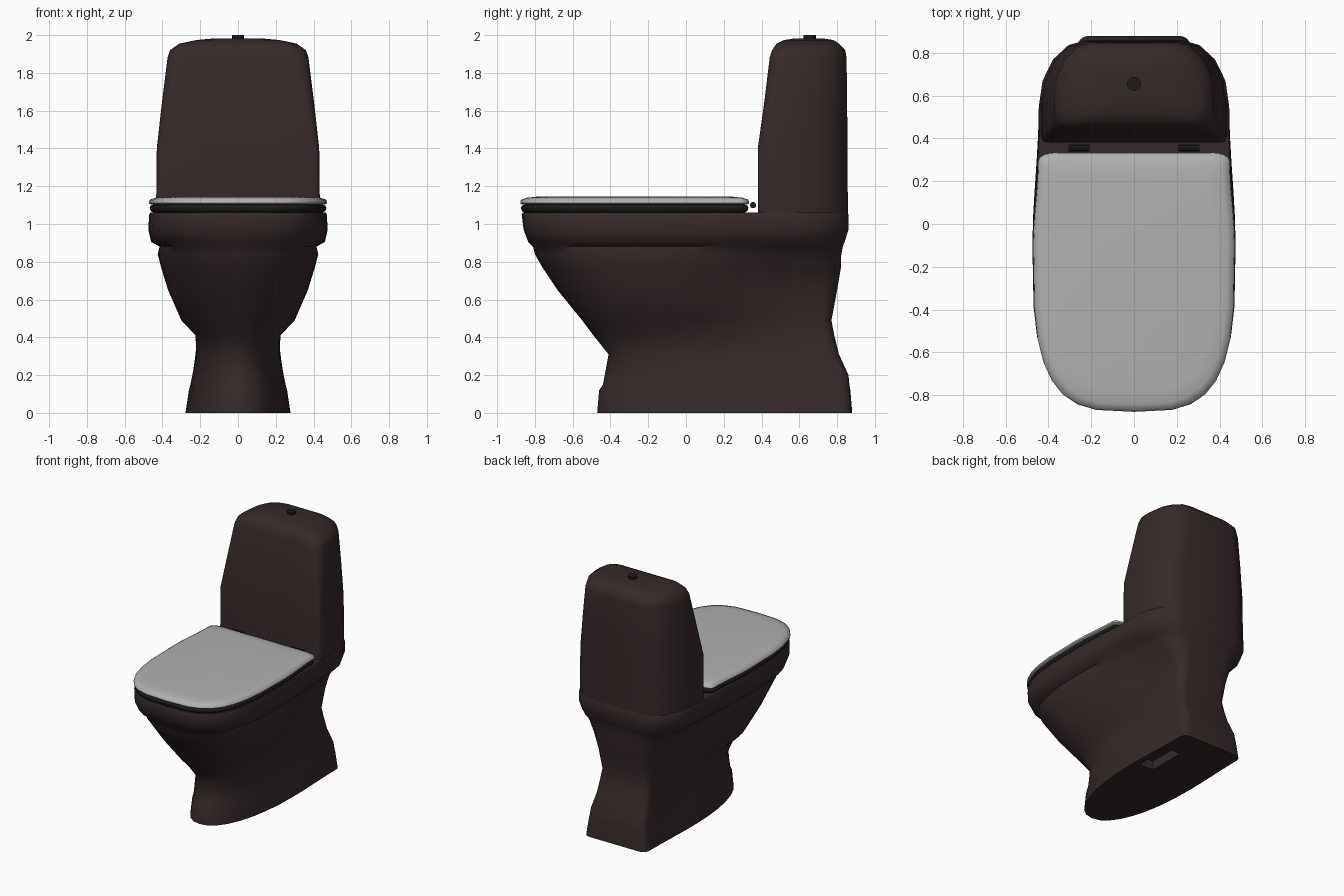
import bpy, bmesh, math
from math import sin, cos, pi

if "Cube" in bpy.data.objects:
    bpy.data.objects.remove(bpy.data.objects["Cube"])


def material(name, rgb):
    m = bpy.data.materials.new(name)
    m.diffuse_color = (*rgb, 1)
    m.use_nodes = True
    m.node_tree.nodes["Principled BSDF"].inputs["Base Color"].default_value = m.diffuse_color
    return m


brown = material("dark_brown", (0.037, 0.022, 0.022))
black = material("near_black", (0.012, 0.010, 0.010))
grey = material("mid_grey", (0.44, 0.44, 0.44))


def finish(obj, mat=None, angle=40):
    if mat:
        obj.data.materials.append(mat)
    bpy.ops.object.select_all(action='DESELECT')
    obj.select_set(True)
    bpy.context.view_layer.objects.active = obj
    bpy.ops.object.shade_smooth_by_angle(angle=math.radians(angle))
    return obj


def loft(name, rings, mat=None, angle=60):
    """Skin mirrored half outlines (z, [(x, y)...]) running front centre to back centre."""
    bm = bmesh.new()
    loops = []
    for z, half in rings:
        full = half + [(-x, y) for x, y in reversed(half[1:-1])]
        loops.append([bm.verts.new((x, y, z)) for x, y in full])
    n = len(loops[0])
    for a, b in zip(loops, loops[1:]):
        for i in range(n):
            j = (i + 1) % n
            bm.faces.new((a[i], a[j], b[j], b[i]))
    bm.faces.new(loops[0])
    bm.faces.new(loops[-1])
    bmesh.ops.recalc_face_normals(bm, faces=bm.faces)
    me = bpy.data.meshes.new(name)
    bm.to_mesh(me)
    bm.free()
    obj = bpy.data.objects.new(name, me)
    bpy.context.collection.objects.link(obj)
    return finish(obj, mat, angle)


def back_corner(wb, c, xb, yb, steps=4):
    return [(xb + (wb - xb) * cos(a), yb - c + c * sin(a))
            for a in (pi / 2 * i / steps for i in range(steps + 1))] + [(0, yb)]


def bowl_outline(yf, ym, w, n, wb, c, xb, yb):
    """Rounded nose, sides easing from width w to wb, rounded back corners."""
    pts = []
    for i in range(9):
        a = pi / 2 * i / 8
        pts.append((w * sin(a) ** (2 / n) if i else 0,
                    ym - (ym - yf) * (cos(a) ** (2 / n) if i < 8 else 0)))
    for i in range(1, 5):
        t = i / 5
        s = t * t * (3 - 2 * t)
        pts.append((w + (wb - w) * s, ym + (yb - c - ym) * t))
    return pts + back_corner(wb, c, xb, yb)


# Bowl and pedestal: z, then front y, widest y, half width, nose power, back width, corner, flat, back y
body_rings = [
    (0.00, -.47, .30, .278, 2.2, .265, .05, .21, .88),
    (0.12, -.46, .30, .260, 2.2, .25, .05, .20, .87),
    (0.15, -.44, .25, .252, 2.2, .245, .05, .20, .865),
    (0.20, -.43, .20, .242, 2.2, .24, .05, .19, .86),
    (0.31, -.41, .08, .220, 2.2, .225, .06, .18, .81),
    (0.41, -.49, -.05, .225, 2.2, .215, .06, .16, .785),
    (0.49, -.55, -.12, .300, 2.2, .21, .07, .15, .77),
    (0.65, -.68, -.15, .370, 2.3, .23, .08, .15, .80),
    (0.77, -.76, -.15, .407, 2.5, .28, .14, .16, .82),
    (0.84, -.80, -.12, .425, 2.8, .34, .20, .18, .822),
    (0.88, -.81, -.10, .415, 3.0, .37, .24, .20, .83),
    (0.905, -.835, -.10, .46, 3.2, .42, .28, .21, .84),
    (0.97, -.86, -.10, .475, 3.35, .445, .31, .22, .86),
    (1.05, -.87, -.10, .470, 3.35, .445, .31, .22, .86),
    (1.06, -.865, -.10, .465, 3.35, .44, .31, .22, .855),
]
body = loft("bowl_and_pedestal", [(r[0], bowl_outline(*r[1:])) for r in body_rings], brown)

# Outlet recess in the underside
bpy.ops.mesh.primitive_cube_add(size=1, location=(0.17, 0.49, 0))
cutter = bpy.context.object
cutter.name = "recess_cutter"
cutter.scale = (0.12, 0.30, 0.14)
cutter.hide_render = True
cutter.hide_viewport = True
cut = body.modifiers.new("recess", 'BOOLEAN')
cut.object = cutter
cut.operation = 'DIFFERENCE'
cut.solver = 'EXACT'


# Tank with a domed top: z, half width, front y, back y, front corner radius
def tank_outline(w, yf, yb, r):
    pts = [(0, yf), (w * .45, yf)]
    for i in range(5):
        a = pi / 2 * i / 4
        pts.append((w - r + r * sin(a), yf + r - r * cos(a)))
    return pts + back_corner(w, (yb - yf) * .62, w * .51, yb)


tank_rings = [
    (1.05, .434, .38, .857, .03), (1.40, .430, .38, .855, .03),
    (1.65, .402, .415, .853, .05), (1.88, .373, .443, .85, .07),
    (1.92, .360, .455, .843, .08), (1.955, .310, .480, .81, .08),
    (1.974, .220, .52, .78, .07), (1.983, .120, .58, .72, .05),
]
loft("tank", [(r[0], tank_outline(*r[1:])) for r in tank_rings], brown)


# Seat and closed lid share one outline, inset per ring
def seat_outline(d):
    return bowl_outline(-.878 + d, -.10, .472 - d, 3.35, .448 - d, .04, .36 - d, .335 - d)


loft("seat", [(z, seat_outline(d)) for z, d in
              [(1.058, .03), (1.068, .010), (1.085, .004), (1.098, .010), (1.104, .03)]], black)
loft("lid", [(z, seat_outline(d)) for z, d in
             [(1.102, .012), (1.110, 0), (1.128, .004), (1.139, .035), (1.145, .09)]], grey)


# Flush button and hinge barrels
def cylinder(name, r, depth, loc, rot, mat, sides):
    bpy.ops.mesh.primitive_cylinder_add(vertices=sides, radius=r, depth=depth,
                                        location=loc, rotation=rot)
    bpy.context.object.name = name
    return finish(bpy.context.object, mat)


cylinder("flush_button", .033, .03, (0, .655, 1.985), (0, 0, 0), black, 16)
for side, x in (("left", -.257), ("right", .257)):
    cylinder(f"hinge_{side}", .017, .10, (x, .355, 1.10), (0, pi / 2, 0), black, 8)
